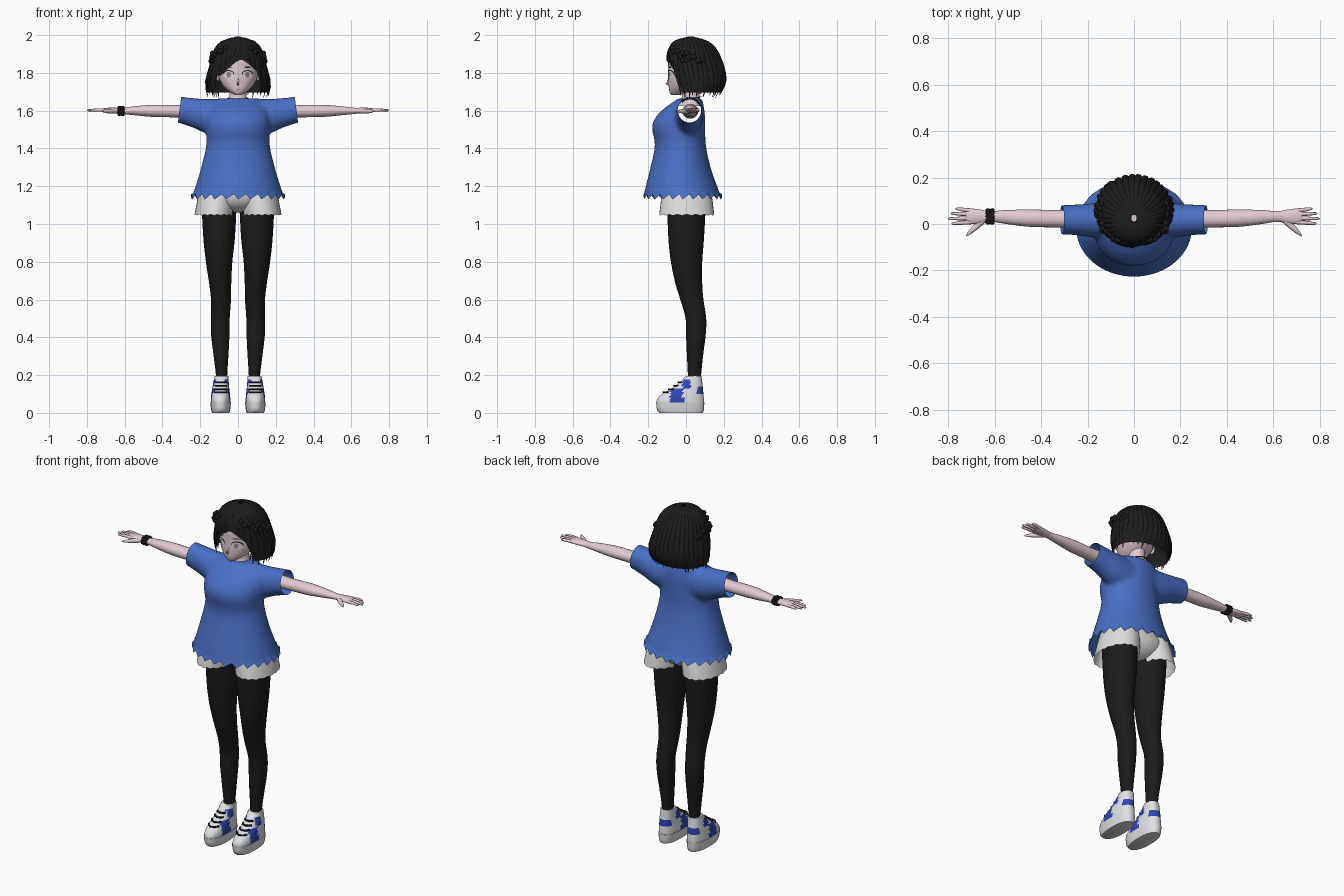
import bpy, bmesh, math, random
from mathutils import Vector

random.seed(4)
if "Cube" in bpy.data.objects:
    bpy.data.objects.remove(bpy.data.objects["Cube"])


def material(name, r, g, b):
    m = bpy.data.materials.new(name)
    m.use_nodes = True
    m.diffuse_color = (r, g, b, 1)
    m.node_tree.nodes["Principled BSDF"].inputs["Base Color"].default_value = (r, g, b, 1)
    return m


SKIN = material("skin", .76, .60, .63)
HAIR = material("hair_black", .012, .012, .013)
BLUE = material("shirt_blue", .066, .16, .56)
SHORTS = material("shorts_white", .75, .74, .74)
STOCKING = material("stocking_black", .011, .011, .011)
SHOE = material("shoe_white", .74, .75, .77)
ACCENT = material("shoe_blue", .03, .06, .46)
EYE = material("eye_white", .85, .80, .81)
IRIS = material("iris_grey", .30, .24, .25)
LIP = material("lip_rose", .45, .2, .22)


def at(rows, k):
    """Smoothly interpolate rows (sorted by their first value) at key k."""
    n = len(rows)
    i = max([j for j in range(n - 1) if rows[j][0] <= k], default=0)
    a, b = rows[i], rows[i + 1]
    p, q = rows[max(i - 1, 0)], rows[min(i + 2, n - 1)]
    h = b[0] - a[0]
    t = min(max((k - a[0]) / h, 0), 1)
    out = []
    for c in range(1, len(a)):
        ma = (b[c] - p[c]) / (b[0] - p[0]) * h
        mb = (q[c] - a[c]) / (q[0] - a[0]) * h
        d = b[c] - a[c]
        out.append(a[c] + ma * t + (3 * d - 2 * ma - mb) * t * t + (ma + mb - 2 * d) * t ** 3)
    return out


def keys(rows, n):
    return [rows[0][0] + (rows[-1][0] - rows[0][0]) * i / (n - 1) for i in range(n)]


def sgn_pow(v, e):
    return math.copysign(abs(v) ** e, v)


def ring_z(z, cx, rx, yf, yb, n=32, e=1.0):
    """Horizontal ring from front y to back y."""
    angles = [math.tau * i / n for i in range(n)]
    return [Vector((cx + rx * sgn_pow(math.sin(a), e),
                    (yf + yb) / 2 - (yb - yf) / 2 * sgn_pow(math.cos(a), e), z)) for a in angles]


def ring_x(x, y0, y1, z0, z1, n=20):
    angles = [math.tau * i / n for i in range(n)]
    return [Vector((x, (y0 + y1) / 2 + (y1 - y0) / 2 * math.cos(a),
                    (z0 + z1) / 2 + (z1 - z0) / 2 * math.sin(a))) for a in angles]


def tube(bm, rings, caps=True):
    loops = [[bm.verts.new(p) for p in r] for r in rings]
    n = len(loops[0])
    for a, b in zip(loops, loops[1:]):
        for i in range(n):
            bm.faces.new((a[i], a[(i + 1) % n], b[(i + 1) % n], b[i]))
    if caps:
        bm.faces.new(loops[0])
        bm.faces.new(loops[-1])


def column(bm, rows, n, s=1, caps=True, seg=32, e=1.0):
    """Upright loft; rows hold z, centre x, half width, front y, back y."""
    rings = []
    for z in keys(rows, n):
        cx, rx, yf, yb = at(rows, z)
        rings.append(ring_z(z, cx * s, rx, yf, yb, seg, e))
    tube(bm, rings, caps)


def cord(bm, pts, radii, seg=8):
    pts = [Vector(p) for p in pts]
    rings = []
    for i, p in enumerate(pts):
        d = pts[min(i + 1, len(pts) - 1)] - pts[max(i - 1, 0)]
        q = d.to_track_quat('Z', 'Y')
        rings.append([p + q @ Vector((math.cos(math.tau * k / seg), math.sin(math.tau * k / seg), 0)) * radii[i]
                      for k in range(seg)])
    tube(bm, rings)


def blob(bm, loc, size):
    vs = bmesh.ops.create_uvsphere(bm, u_segments=10, v_segments=6, radius=1)["verts"]
    for v in vs:
        v.co = Vector(loc) + Vector([c * s for c, s in zip(v.co, size)])


def finish(name, bm, *mats, rule=None, angle=50):
    bmesh.ops.recalc_face_normals(bm, faces=bm.faces)
    if rule:
        for f in bm.faces:
            f.material_index = rule(f.calc_center_median())
    me = bpy.data.meshes.new(name)
    bm.to_mesh(me)
    bm.free()
    ob = bpy.data.objects.new(name, me)
    bpy.context.collection.objects.link(ob)
    for m in mats:
        me.materials.append(m)
    bpy.ops.object.select_all(action='DESELECT')
    ob.select_set(True)
    bpy.context.view_layer.objects.active = ob
    bpy.ops.object.shade_smooth_by_angle(angle=math.radians(angle))
    return ob


# Shirt: body and sleeves fused, then cut open at cuffs and hem
BODY = [(1.12, 0, .252, -.228, .195), (1.2, 0, .225, -.213, .165), (1.3, 0, .195, -.188, .13),
        (1.42, 0, .168, -.165, .105), (1.52, 0, .17, -.18, .102), (1.58, 0, .165, -.15, .1),
        (1.62, 0, .15, -.105, .095), (1.665, 0, .11, -.04, .085)]
SLEEVE = [(.04, -.06, .09, 1.46, 1.665), (.16, -.06, .09, 1.475, 1.662),
          (.24, -.05, .085, 1.51, 1.668), (.35, -.042, .08, 1.545, 1.68)]
bm = bmesh.new()
column(bm, BODY, 24, seg=40)
for s in (-1, 1):
    tube(bm, [ring_x(s * x, *at(SLEEVE, x)) for x in keys(SLEEVE, 12)])
shirt = finish("shirt", bm, BLUE)
mod = shirt.modifiers.new("fuse", 'REMESH')
mod.mode, mod.voxel_size = 'VOXEL', .011
mod = shirt.modifiers.new("soften", 'SMOOTH')
mod.factor, mod.iterations = .5, 8
fused = bpy.data.meshes.new_from_object(shirt.evaluated_get(bpy.context.evaluated_depsgraph_get()))
bpy.data.objects.remove(shirt)
bm = bmesh.new()
bm.from_mesh(fused)
for co, no in (((.31, 0, 1.6), (1, 0, .13)), ((-.31, 0, 1.6), (-1, 0, .13)), ((0, 0, 1.17), (0, 0, -1))):
    bmesh.ops.bisect_plane(bm, geom=bm.verts[:] + bm.edges[:] + bm.faces[:],
                           plane_co=co, plane_no=no, clear_outer=True)
finish("shirt", bm, BLUE, angle=70)

# Ragged hem
bm = bmesh.new()
rings = [ring_z(z, *at(BODY, z), n=72) for z in (1.175, 1.165, 1.13)]
for i, p in enumerate(rings[-1]):
    p.z += (0, .014, .028)[i % 3]
tube(bm, rings, False)
finish("shirt_hem", bm, BLUE)

# Shorts: pelvis and two flared, open legs
bm = bmesh.new()
column(bm, [(1.06, 0, .05, -.04, .06), (1.09, 0, .13, -.1, .11), (1.15, 0, .195, -.13, .135),
            (1.25, 0, .16, -.12, .1)], 10)
for s in (-1, 1):
    rings = [ring_z(z, s * cx, rx, yf, yb, 36) for z, cx, rx, yf, yb in
             ((1.19, .1, .1, -.12, .125), (1.13, .112, .103, -.132, .14), (1.045, .126, .104, -.142, .15))]
    for i, p in enumerate(rings[-1]):
        p.z += .006 * (i % 2)
    tube(bm, rings, False)
finish("shorts", bm, SHORTS)

# Legs and shoes
LEG = [(.13, .087, .03, .01, .078), (.2, .087, .03, .01, .08), (.3, .09, .039, .005, .09),
       (.42, .094, .049, 0, .105), (.5, .094, .05, -.002, .107), (.6, .09, .053, -.03, .092),
       (.68, .094, .058, -.055, .086), (.8, .1, .07, -.08, .086), (.92, .1, .083, -.093, .095),
       (1.1, .1, .093, -.1, .105)]
FOOT = [(.035, .092, .052, -.155, .095), (.07, .092, .052, -.154, .095), (.1, .092, .049, -.125, .092),
        (.13, .091, .045, -.075, .09), (.16, .09, .041, -.035, .086), (.195, .088, .037, -.002, .082)]
SOLE = [(0, .092, .046, -.14, .09), (.015, .092, .05, -.153, .095), (.055, .092, .055, -.158, .097)]


def shoe_colour(c):
    side = abs(abs(c.x) - .092) > .022
    patch = side and -.085 < c.y < -.015 and .05 < c.z < .125
    collar = side and -.02 < c.y < .025 and .125 < c.z < .18
    heel = c.y > .06 and .1 < c.z < .135
    return int(patch or collar or heel)


for s, label in ((1, "left"), (-1, "right")):
    bm = bmesh.new()
    column(bm, LEG, 30, s)
    finish(label + "_stocking", bm, STOCKING)
    bm = bmesh.new()
    column(bm, FOOT, 18, s, seg=48, e=.85)
    finish(label + "_shoe", bm, SHOE, ACCENT, rule=shoe_colour)
    bm = bmesh.new()
    column(bm, SOLE, 5, s, e=.85)
    finish(label + "_sole", bm, SHOE)
    bm = bmesh.new()
    for z in (.105, .122, .14, .158):
        cx, rx, yf, yb = at(FOOT, z)
        cord(bm, [(s * cx + rx * math.sin(a), (yf + yb) / 2 - (yb - yf) / 2 * math.cos(a) - .003, z + .004)
                  for a in (-.75, -.4, 0, .4, .75)], [.005] * 5, 6)
    finish(label + "_laces", bm, STOCKING)

# Arms with hands
ARM = [(.2, -.02, .065, 1.557, 1.637), (.31, -.015, .06, 1.564, 1.63), (.45, -.012, .062, 1.567, 1.631),
       (.55, 0, .06, 1.576, 1.623), (.62, .01, .055, 1.583, 1.615), (.66, .002, .062, 1.586, 1.616),
       (.71, 0, .067, 1.59, 1.614), (.722, .005, .062, 1.594, 1.61)]
for s, label in ((1, "left"), (-1, "right")):
    bm = bmesh.new()
    tube(bm, [ring_x(s * x, *at(ARM, x)) for x in keys(ARM, 30)])
    for y, tip, drift in ((.058, .768, .008), (.042, .79, .003), (.025, .8, -.002), (.008, .785, -.006)):
        cord(bm, [(s * .7, y, 1.602), (s * .74, y + drift / 2, 1.604), (s * (tip - .008), y + drift, 1.602),
                  (s * tip, y + drift, 1.601)], [.009, .0085, .006, .002])
    cord(bm, [(s * .645, .018, 1.598), (s * .675, -.008, 1.597), (s * .705, -.035, 1.597),
              (s * .722, -.052, 1.597)], [.013, .013, .009, .003])
    finish(label + "_arm", bm, SKIN)

# Beaded bracelet on the right wrist
bm = bmesh.new()
for x in (-.61, -.628):
    for p in ring_x(x, .005, .06, 1.579, 1.619, 12):
        blob(bm, p, (.011, .008, .007))
finish("bracelet", bm, HAIR)

# Head, nose, ears and neck
HEAD = [(1.683, 0, .016, -.078, -.03), (1.70, 0, .046, -.088, .02), (1.73, 0, .078, -.092, .07),
        (1.77, 0, .1, -.094, .11), (1.82, 0, .109, -.094, .13), (1.88, 0, .11, -.09, .14),
        (1.95, 0, .075, -.05, .1)]
bm = bmesh.new()
column(bm, HEAD, 26)
cord(bm, [(0, -.088, 1.775), (0, -.096, 1.755), (0, -.104, 1.744), (0, -.09, 1.735)], [.003, .006, .005, .004])
for s in (-1, 1):
    blob(bm, (s * .106, .025, 1.785), (.012, .02, .03))
finish("head", bm, SKIN)
bm = bmesh.new()
column(bm, [(1.625, 0, .075, -.045, .085), (1.66, 0, .05, -.025, .075), (1.69, 0, .044, -.02, .07),
            (1.75, 0, .044, -.02, .07)], 10)
finish("neck", bm, SKIN)

# Pointed necklace
bm = bmesh.new()
chain = [p + Vector((0, 0, .012 * math.cos(i / 24 * math.tau) * -1)) for i, p in
         enumerate(ring_z(1.662, 0, .056, -.04, .08, 24))]
cord(bm, chain + chain[:1], [.0025] * 25, 5)
for i in (-4, -2, 0, 2, 4):
    cord(bm, [chain[i], chain[i] + Vector((0, -.012, -.018))], [.005, .0005], 5)
finish("necklace", bm, HAIR)


# Painted face details as thin plates lying on the face
def plate(bm, outline, lift):
    mid = [sum(c) / len(outline) for c in zip(*outline)]
    vs = []
    for x, z in [mid] + outline:
        _, rx, yf, yb = at(HEAD, z)
        y = (yf + yb) / 2 - (yb - yf) / 2 * math.sqrt(max(0, 1 - (x / rx) ** 2))
        vs.append(bm.verts.new((x, y - lift, z)))
    for i in range(1, len(vs)):
        bm.faces.new((vs[0], vs[i], vs[i % (len(vs) - 1) + 1]))


def oval(x, z, w, h, n=18):
    return [(x + w * math.cos(math.tau * i / n), z + h * math.sin(math.tau * i / n)) for i in range(n)]


eyes = [(s * .05, 1.79) for s in (-1, 1)]
for name, mat, lift, shapes in (
        ("eyelashes", HAIR, .002, [oval(x, z + .005, .029, .02) for x, z in eyes]),
        ("eye_whites", EYE, .004, [oval(x, z, .027, .02) for x, z in eyes]),
        ("irises", IRIS, .006, [oval(x * .98, z, .011, .016) for x, z in eyes]),
        ("eyebrows", HAIR, .004, [oval(x, z + .04, .022, .003) for x, z in eyes]),
        ("mouth", LIP, .004, [oval(0, 1.713, .012, .0025)])):
    bm = bmesh.new()
    for shape in shapes:
        plate(bm, shape, lift)
    finish(name, bm, mat)

# Bobbed hair: a cap with a face opening, covered in tapered locks
BOB = [(1.66, .155, -.06, .165), (1.7, .168, -.068, .19), (1.75, .17, -.085, .21), (1.82, .15, -.1, .2),
       (1.88, .136, -.1, .18), (1.93, .118, -.085, .155), (1.97, .08, -.055, .11), (1.992, .012, .01, .04)]


def bob_point(a, z, grow=1.0):
    rx, yf, yb = at(BOB, z)
    return Vector((grow * rx * math.sin(a), (yf + yb) / 2 - grow * (yb - yf) / 2 * math.cos(a), z))


def hair_end(a):
    """Fringe parts near the centre and falls to each side of the face."""
    return 1.87 - .085 * min(abs(a - .12) / .75, 1) ** 1.4 if abs(a) < .82 else 1.695


bm = bmesh.new()
angles = [math.tau * i / 72 - math.pi for i in range(72)]
tube(bm, [[bob_point(a, 1.992 - (1.992 - hair_end(a)) * (j / 16) ** 1.7, .97) for a in angles]
          for j in range(17)], False)
finish("hair_cap", bm, HAIR)

bm = bmesh.new()
count = 34
for i in range(count):
    a0 = math.tau * (i + .5) / count - math.pi
    end = hair_end(a0) - random.uniform(.0, .028)
    sweep = math.copysign(.22, a0 - .12) if abs(a0) < .8 else random.uniform(-.08, .08)
    rings = []
    for j in range(12):
        t = j / 11
        a = a0 + sweep * t * t
        p = bob_point(a, 1.988 - (1.988 - end) * t ** 1.6)
        out = Vector((math.sin(a), -math.cos(a), .25)).normalized()
        along = Vector((math.cos(a), math.sin(a), 0))
        w = max(.003, Vector((p.x, p.y - .05)).length * .115) * min(1, (1.03 - t) * 3.2)
        rings.append([p + along * w * math.cos(k * math.tau / 6) + out * w * .45 * math.sin(k * math.tau / 6)
                      for k in range(6)])
    tube(bm, rings)
finish("hair_locks", bm, HAIR)

# Side braids, each ending in a rosette
bm = bmesh.new()
for s in (-1, 1):
    for i in range(9):
        a = .6 + i * .16
        blob(bm, bob_point(s * a, 1.925 - i * .008 + .006 * (-1) ** i, 1.03), (.014, .018, .015))
    for k in range(6):
        t = k * math.tau / 6
        blob(bm, (s * .137, -.008 + .022 * math.cos(t), 1.885 + .022 * math.sin(t)), (.012, .014, .014))
finish("hair_braids", bm, HAIR)
